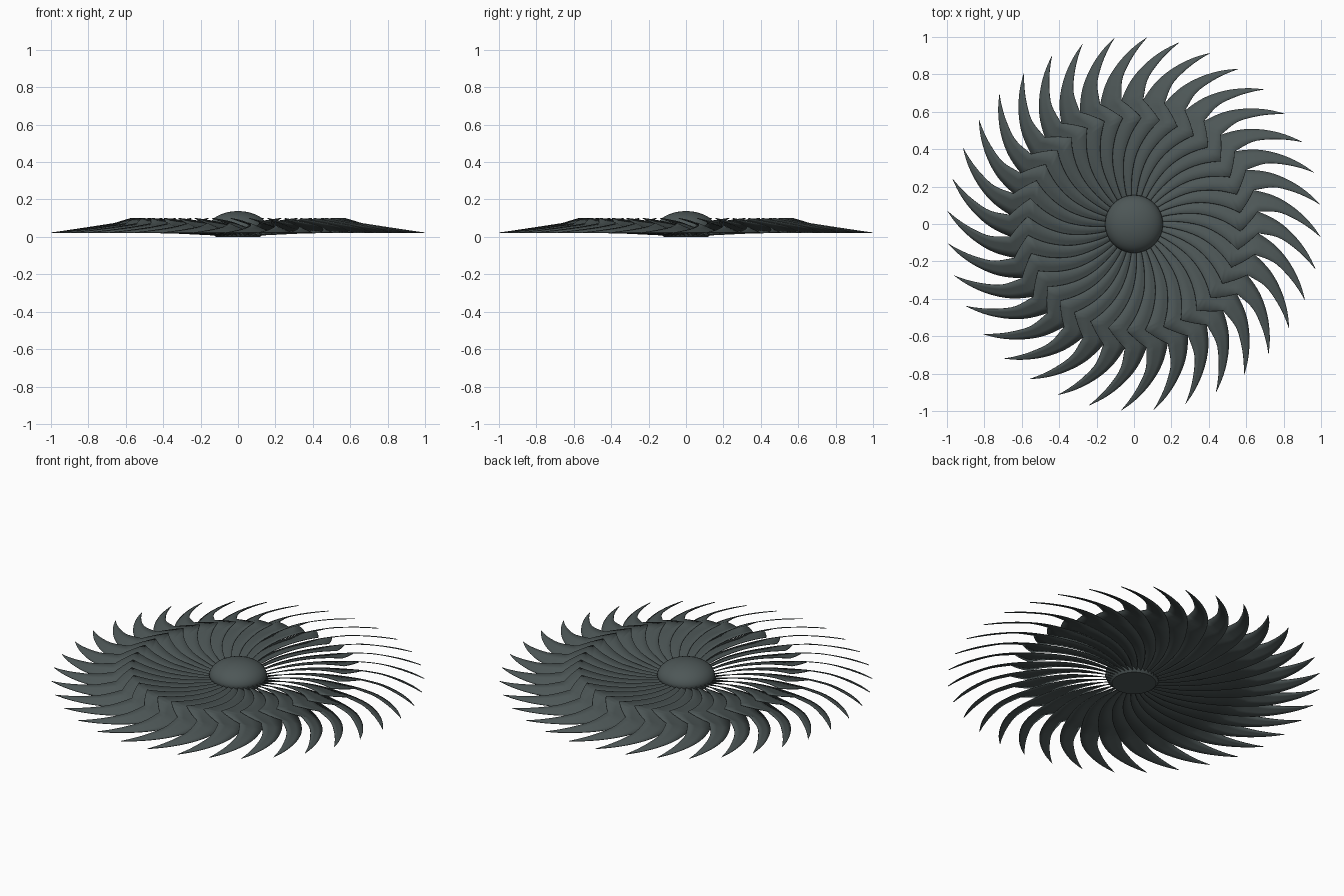
import bpy, bmesh, math
from mathutils import Vector

cube = bpy.data.objects.get("Cube")
if cube:
    bpy.data.objects.remove(cube)

BLADES = 36
TIP_ANGLE = 6      # degrees, position of the first blade tip
THICK = 0.004

mat = bpy.data.materials.new("dark slate metal")
mat.use_nodes = True
colour = (0.075, 0.095, 0.095, 1)
mat.diffuse_color = colour
mat.node_tree.nodes["Principled BSDF"].inputs["Base Color"].default_value = colour


def make_object(name, bm):
    mesh = bpy.data.meshes.new(name)
    bmesh.ops.recalc_face_normals(bm, faces=bm.faces)
    bm.to_mesh(mesh)
    bm.free()
    mesh.materials.append(mat)
    obj = bpy.data.objects.new(name, mesh)
    bpy.context.collection.objects.link(obj)
    bpy.ops.object.select_all(action='DESELECT')
    bpy.context.view_layer.objects.active = obj
    obj.select_set(True)
    bpy.ops.object.shade_smooth_by_angle(angle=math.radians(35))
    return obj


def smooth_path(points, steps):
    """Catmull-Rom curve through the points."""
    p = [Vector(q) for q in points]
    p = [2 * p[0] - p[1]] + p + [2 * p[-1] - p[-2]]
    out = []
    for a, b, c, d in zip(p, p[1:], p[2:], p[3:]):
        for i in range(steps):
            t = i / steps
            out.append(0.5 * (2 * b + (c - a) * t + (2 * a - 5 * b + 4 * c - d) * t * t
                              + (3 * b - a - 3 * c + d) * t ** 3))
    return out + [p[-2]]


def polar(p, turn):
    a = math.radians(p[1] + turn)
    return Vector((p[0] * math.cos(a), p[0] * math.sin(a), p[2]))


# Blade edges as (radius, degrees from the tip, height)
low_inner = [(0.1, 42, 0.008), (0.22, 38.5, 0.014), (0.35, 33.5, 0.02),
             (0.47, 28, 0.022), (0.57, 23.5, 0.022)]
low_outer = [(0.57, 23.5, 0.022), (0.67, 19.5, 0.022), (0.77, 15, 0.022),
             (0.86, 9.8, 0.022), (0.94, 4.5, 0.022), (1, 0, 0.022)]
high_inner = [(0.1, 20, 0.04), (0.22, 17.5, 0.055), (0.35, 13, 0.07),
              (0.47, 6.5, 0.086), (0.57, 0, 0.1)]
high_outer = [(0.57, 0, 0.1), (0.665, 9.8, 0.072), (0.77, 8.8, 0.056),
              (0.86, 5.8, 0.042), (0.94, 2.6, 0.03), (1, 0, 0.022)]

# The inner part is smooth, the outer part starts with a sharp kink and notch
STEPS = 4
low = smooth_path(low_inner + low_outer[1:], STEPS)
notch = [Vector(high_outer[0]).lerp(Vector(high_outer[1]), i / STEPS) for i in range(STEPS)]
high = smooth_path(high_inner, STEPS)[:-1] + notch + smooth_path(high_outer[1:], STEPS)

# Curved, pitched blades around the hub
for n in range(BLADES):
    bm = bmesh.new()
    turn = TIP_ANGLE + n * 360 / BLADES
    rows = []
    for a, b in zip(low[:-1], high[:-1]):
        pa, pb = polar(a, turn), polar(b, turn)
        rows.append([bm.verts.new(pa.lerp(pb, t / 3)) for t in range(4)])
    tip = bm.verts.new(polar(low[-1], turn))
    for r, s in zip(rows, rows[1:]):
        for i in range(3):
            bm.faces.new((r[i], s[i], s[i + 1], r[i + 1]))
    for i in range(3):
        bm.faces.new((rows[-1][i], tip, rows[-1][i + 1]))
    blade = make_object(f"blade_{n + 1}", bm)
    solid = blade.modifiers.new("thickness", 'SOLIDIFY')
    solid.thickness = THICK
    solid.offset = 0

# Domed hub with a flat underside
profile = [(0, 0), (0.118, 0), (0.145, 0.025), (0.155, 0.05)]
for i in range(1, 11):
    a = i * math.pi / 20
    profile.append((0.155 * math.cos(a), 0.05 + 0.088 * math.sin(a)))
bm = bmesh.new()
verts = [bm.verts.new((r, 0, z)) for r, z in profile]
edges = [bm.edges.new(pair) for pair in zip(verts, verts[1:])]
bmesh.ops.spin(bm, geom=verts + edges, cent=(0, 0, 0), axis=(0, 0, 1),
               angle=2 * math.pi, steps=48, use_merge=False)
bmesh.ops.remove_doubles(bm, verts=bm.verts, dist=0.0005)
make_object("hub", bm)
